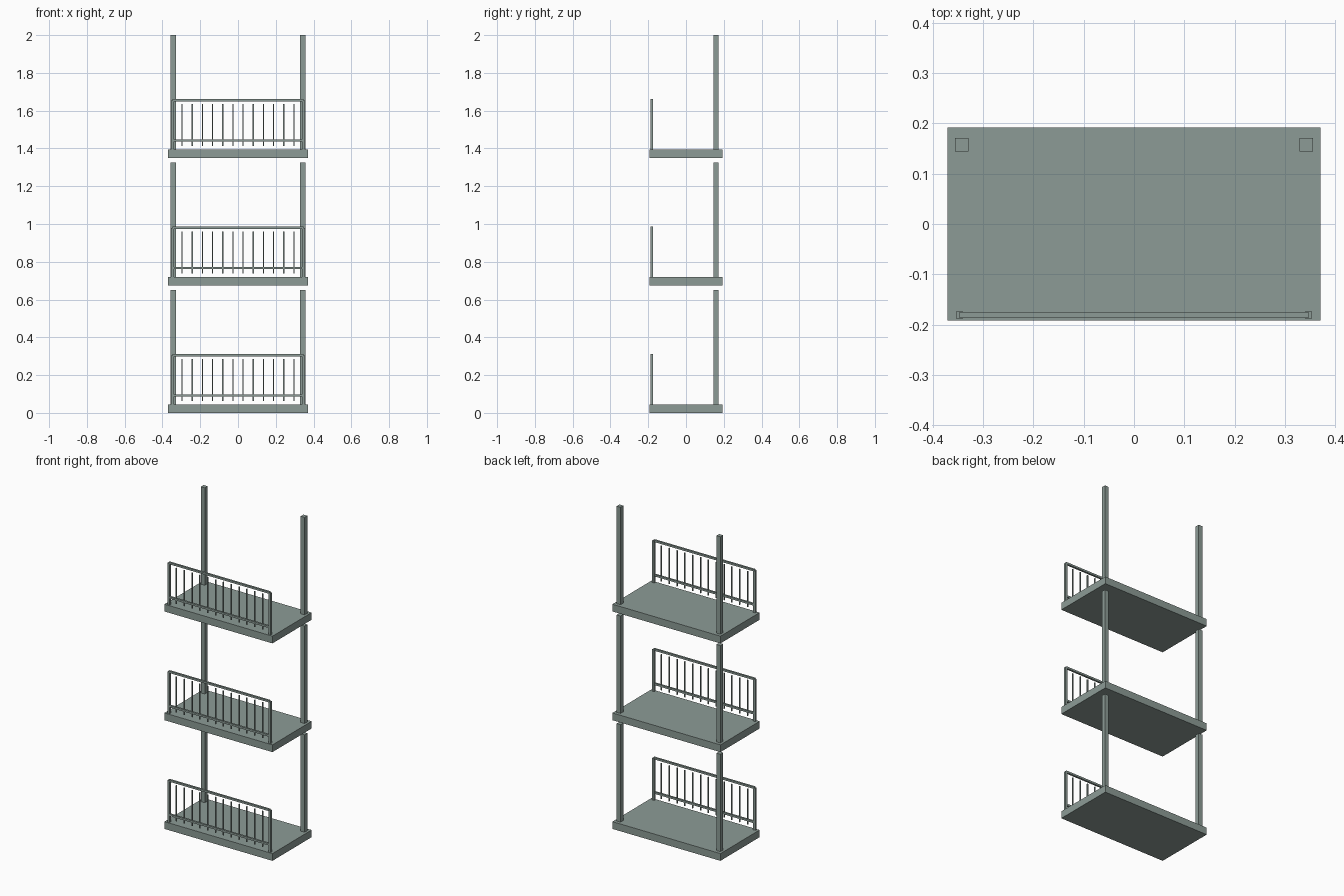
import bpy
import bmesh
from mathutils import Matrix, Vector

cube = bpy.data.objects.get("Cube")
if cube:
    bpy.data.objects.remove(cube, do_unlink=True)

# Single painted-metal colour
paint = bpy.data.materials.new("grey_green_paint")
paint.use_nodes = True
colour = (0.265, 0.33, 0.305, 1)
paint.diffuse_color = colour
paint.node_tree.nodes["Principled BSDF"].inputs["Base Color"].default_value = colour


def make_boxes(name, boxes):
    """Build one object from boxes given as (centre, size)."""
    bm = bmesh.new()
    for centre, size in boxes:
        matrix = Matrix.Translation(centre) @ Matrix.Diagonal(Vector(size)).to_4x4()
        bmesh.ops.create_cube(bm, size=1, matrix=matrix)
    mesh = bpy.data.meshes.new(name)
    bm.to_mesh(mesh)
    bm.free()
    mesh.materials.append(paint)
    obj = bpy.data.objects.new(name, mesh)
    bpy.context.collection.objects.link(obj)
    return obj


STOREY = 0.675
SLAB = 0.045
COLUMN_TOP = 0.65
RAIL_Y = -0.181
RAIL_X = 0.347
BALUSTERS = 12
SIDES = (("right", -1), ("left", 1))

for level, label in enumerate(("lower", "middle", "upper")):
    base = level * STOREY

    # Floor slab
    make_boxes(f"{label}_floor_slab", [((0, 0, base + SLAB / 2), (0.742, 0.384, SLAB))])

    # Rear columns and front railing posts
    for side, s in SIDES:
        height = COLUMN_TOP - SLAB
        make_boxes(f"{label}_{side}_column",
                   [((s * 0.343, 0.158, base + SLAB + height / 2), (0.027, 0.027, height))])
        make_boxes(f"{label}_{side}_railing_post",
                   [((s * RAIL_X, RAIL_Y, base + 0.175), (0.014, 0.014, 0.26))])

    # Horizontal rails
    for part, z in (("top_rail", 0.305), ("bottom_rail", 0.092)):
        make_boxes(f"{label}_{part}",
                   [((0, RAIL_Y, base + z), (2 * RAIL_X, 0.012, 0.012))])

    # Thin vertical balusters, stopping just short of the top rail
    step = 0.7 / (BALUSTERS + 1)
    make_boxes(f"{label}_balusters",
               [((-0.35 + step * (i + 1), RAIL_Y, base + 0.175), (0.006, 0.006, 0.222))
                for i in range(BALUSTERS)])
